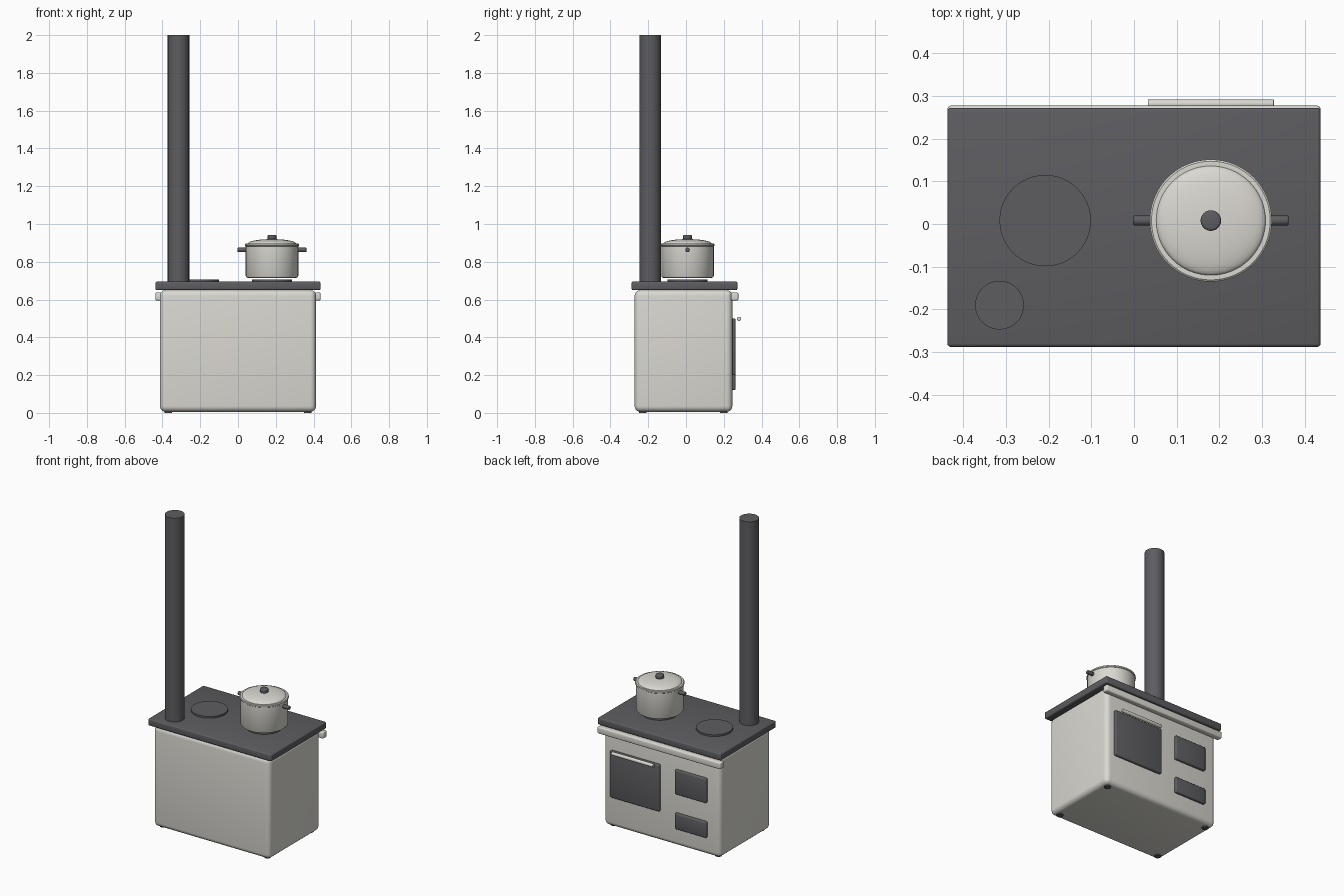
import bpy
import math

cube = bpy.data.objects.get("Cube")
if cube:
    bpy.data.objects.remove(cube, do_unlink=True)


def material(name, colour):
    m = bpy.data.materials.new(name)
    m.use_nodes = True
    m.diffuse_color = (*colour, 1)
    m.node_tree.nodes["Principled BSDF"].inputs["Base Color"].default_value = (*colour, 1)
    return m


enamel = material("cream enamel", (0.70, 0.69, 0.64))
iron = material("dark iron", (0.11, 0.11, 0.12))


def finish(name, mat, bevel=0.0, segments=3):
    """Name, colour, round and smooth the active object."""
    obj = bpy.context.object
    obj.name = name
    obj.data.materials.append(mat)
    if bevel:
        mod = obj.modifiers.new("rounding", 'BEVEL')
        mod.width = bevel
        mod.segments = segments
        mod.limit_method = 'ANGLE'
        bpy.ops.object.modifier_apply(modifier=mod.name)
    bpy.ops.object.shade_smooth_by_angle(angle=math.radians(35))
    return obj


def box(name, mat, xs, ys, zs, bevel=0.0, segments=3):
    spans = (xs, ys, zs)
    bpy.ops.mesh.primitive_cube_add(size=1, location=[(a + b) / 2 for a, b in spans])
    bpy.context.object.scale = [b - a for a, b in spans]
    bpy.ops.object.transform_apply(location=False, rotation=False, scale=True)
    return finish(name, mat, bevel, segments)


def rod(name, mat, radius, length, centre, along_x=False, bevel=0.0):
    turn = (0, math.pi / 2, 0) if along_x else (0, 0, 0)
    bpy.ops.mesh.primitive_cylinder_add(vertices=48, radius=radius, depth=length,
                                        location=centre, rotation=turn)
    return finish(name, mat, bevel)


def lathe(name, mat, profile, centre, steps=64):
    """Spin a radius/height profile, closed at the axis, around z."""
    verts, faces = [], []
    for r, z in profile:
        for i in range(steps):
            a = 2 * math.pi * i / steps
            verts.append((r * math.cos(a), r * math.sin(a), z))
    for k in range(len(profile) - 1):
        for i in range(steps):
            j = (i + 1) % steps
            faces.append((k * steps + i, k * steps + j,
                          (k + 1) * steps + j, (k + 1) * steps + i))
    faces.append(tuple(reversed(range(steps))))
    faces.append(tuple(range(len(verts) - steps, len(verts))))
    mesh = bpy.data.meshes.new(name)
    mesh.from_pydata(verts, [], faces)
    obj = bpy.data.objects.new(name, mesh)
    bpy.context.collection.objects.link(obj)
    obj.location = (*centre, 0)
    bpy.ops.object.select_all(action='DESELECT')
    obj.select_set(True)
    bpy.context.view_layer.objects.active = obj
    return finish(name, mat)


# Stove body, feet and cooktop
box("stove_body", enamel, (-0.413, 0.413), (-0.272, 0.245), (0.006, 0.65), 0.03, 5)
for x in (-0.37, 0.37):
    for y in (-0.228, 0.2):
        rod("foot", iron, 0.02, 0.03, (x, y, 0.015))
box("cooktop", iron, (-0.437, 0.437), (-0.288, 0.272), (0.65, 0.695), 0.008)

# Rail, doors and oven handle
box("towel_rail", enamel, (-0.437, 0.437), (0.238, 0.277), (0.595, 0.638), 0.008)
box("oven_door", iron, (0.008, 0.358), (0.235, 0.262), (0.2, 0.5), 0.008)
box("firebox_door", iron, (-0.325, -0.1), (0.235, 0.262), (0.343, 0.5), 0.008)
box("ash_door", iron, (-0.325, -0.1), (0.235, 0.262), (0.12, 0.222), 0.008)
rod("oven_handle", enamel, 0.011, 0.295, (0.18, 0.281, 0.498), True, 0.002)

# Flue pipe and hot plates
rod("flue_pipe", iron, 0.057, 1.31, (-0.315, -0.19, 1.345))
for x in (-0.208, 0.18):
    rod("hot_plate", iron, 0.107, 0.02, (x, 0.008, 0.696))

# Cooking pot with lid, knob and side handles
pot = (0.18, 0.008)
lathe("pot", enamel, [(0.127, 0.714), (0.135, 0.717), (0.139, 0.724),
                      (0.139, 0.885)], pot)
dome = [(0.128 * math.cos(a), 0.896 + 0.024 * math.sin(a))
        for a in (math.radians(d) for d in range(0, 90, 8))]
lathe("pot_lid", enamel, [(0.139, 0.882), (0.143, 0.885), (0.143, 0.893),
                          (0.139, 0.896)] + dome, pot)
rod("lid_knob", iron, 0.024, 0.028, (*pot, 0.928), False, 0.006)
for side in (-1, 1):
    rod("pot_handle", iron, 0.012, 0.05, (pot[0] + side * 0.157, pot[1], 0.863), True, 0.004)
